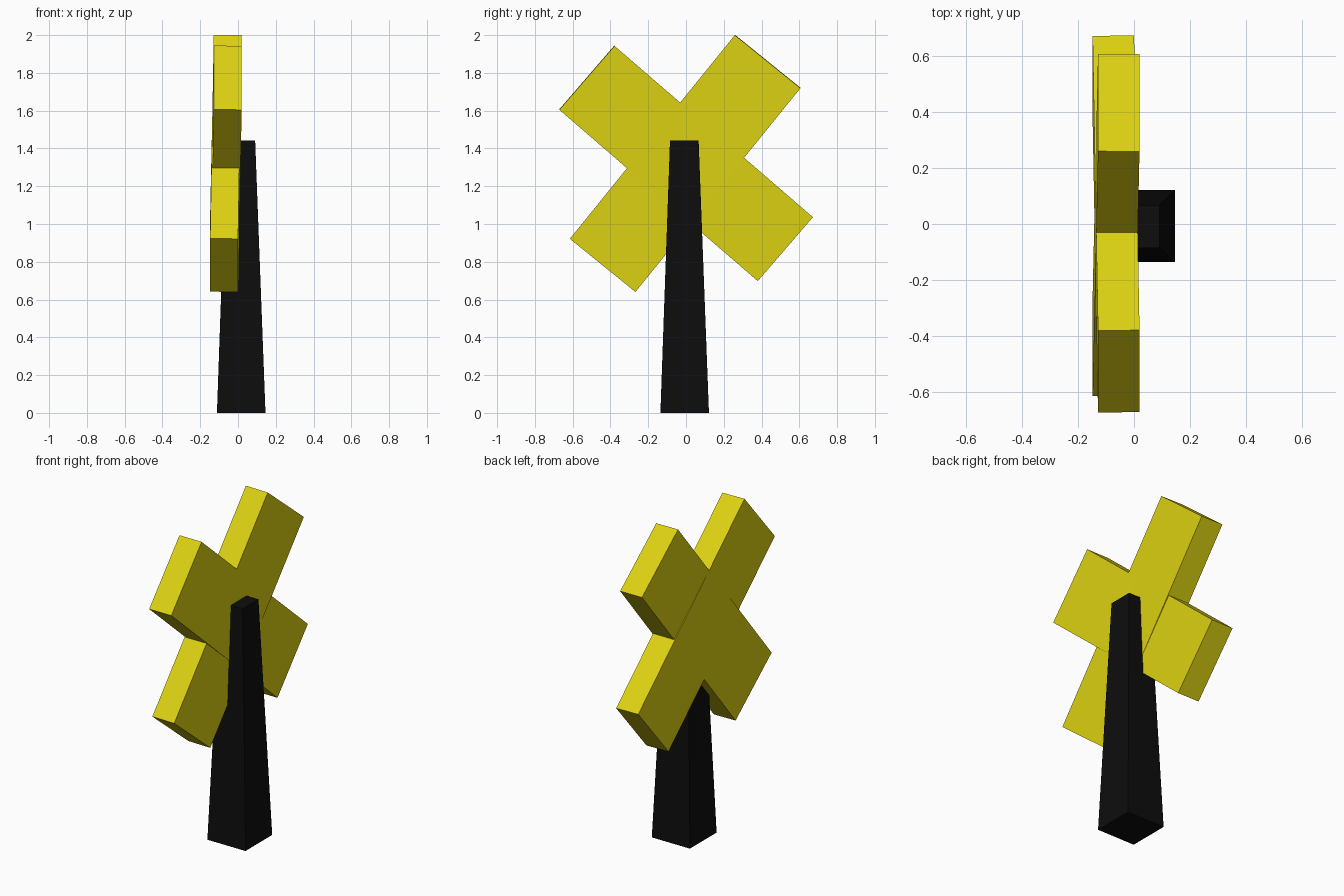
import bpy, bmesh
from math import radians
from mathutils import Matrix, Vector

if "Cube" in bpy.data.objects:
    bpy.data.objects.remove(bpy.data.objects["Cube"])


def material(name, rgb):
    mat = bpy.data.materials.new(name)
    mat.diffuse_color = (*rgb, 1)
    mat.use_nodes = True
    mat.node_tree.nodes["Principled BSDF"].inputs["Base Color"].default_value = mat.diffuse_color
    return mat


def box(name, size, matrix, mat, top_scale=1.0, top_shift=(0, 0, 0)):
    """Box centred on its origin; the top face can be narrowed and shifted."""
    bm = bmesh.new()
    bmesh.ops.create_cube(bm, size=1)
    for v in bm.verts:
        if v.co.z > 0:
            v.co.x *= top_scale
            v.co.y *= top_scale
    bmesh.ops.scale(bm, vec=size, verts=bm.verts)
    top = [v for v in bm.verts if v.co.z > 0]
    bmesh.ops.translate(bm, vec=top_shift, verts=top)
    bm.transform(matrix)
    mesh = bpy.data.meshes.new(name)
    bm.to_mesh(mesh)
    bm.free()
    mesh.materials.append(mat)
    obj = bpy.data.objects.new(name, mesh)
    bpy.context.collection.objects.link(obj)
    return obj


black = material("black", (0.004, 0.004, 0.004))
yellow = material("yellow", (0.72, 0.64, 0.006))

# Tapered square tower
box("tower", (0.257, 0.257, 1.442), Matrix.Translation((0.017, -0.007, 0.721)),
    black, top_scale=0.59, top_shift=(-0.002, -0.002, 0))

# Two crossed sail bars, each leaning very slightly along its length
for name, y, angle in (("sail_bar_a", -0.004, 39.0), ("sail_bar_b", 0.0, -49.2)):
    m = (Matrix.Translation((-0.064, y, 1.321))
         @ Matrix.Rotation(radians(-angle), 4, 'X')
         @ Matrix.Rotation(radians(0.8), 4, 'Y'))
    box(name, (0.148, 0.447, 1.388), m, yellow)
